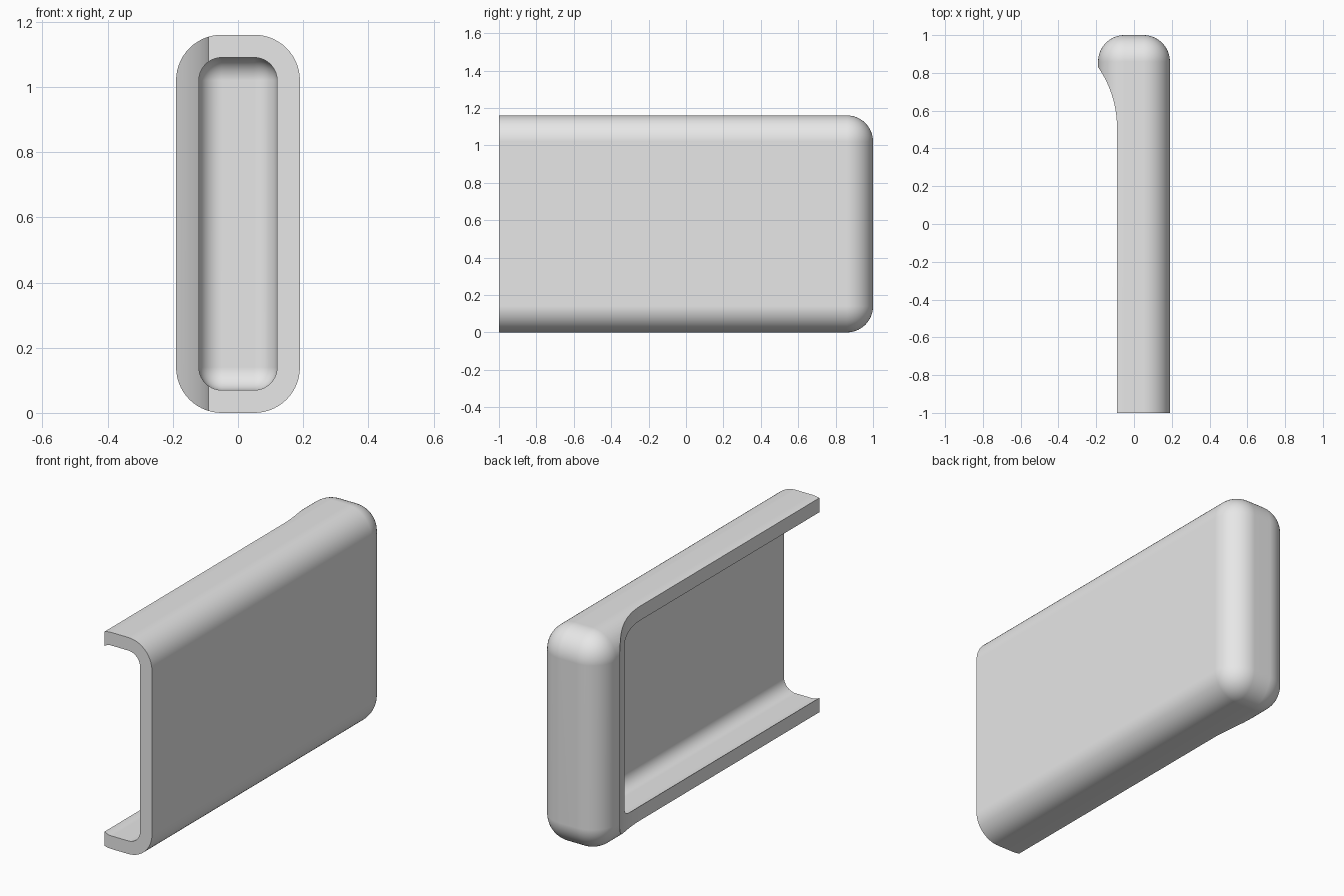
import bpy, bmesh, math

default = bpy.data.objects.get("Cube")
if default:
    bpy.data.objects.remove(default, do_unlink=True)

grey = bpy.data.materials.new("light_grey")
grey.use_nodes = True
colour = (0.8, 0.8, 0.8, 1)
grey.diffuse_color = colour
grey.node_tree.nodes["Principled BSDF"].inputs["Base Color"].default_value = colour

HALF_W, HEIGHT, RADIUS, WALL = 0.19, 1.16, 0.14, 0.07


def add_object(name, bm):
    bmesh.ops.recalc_face_normals(bm, faces=bm.faces)
    mesh = bpy.data.meshes.new(name)
    bm.to_mesh(mesh)
    bm.free()
    mesh.materials.append(grey)
    obj = bpy.data.objects.new(name, mesh)
    bpy.context.collection.objects.link(obj)
    return obj


def rounded_box(name, inset, front):
    """Box rounded everywhere except around its flat front end."""
    bm = bmesh.new()
    bmesh.ops.create_cube(bm, size=1)
    back = 1 - inset
    for v in bm.verts:
        v.co.x *= 2 * (HALF_W - inset)
        v.co.y = back if v.co.y > 0 else front
        v.co.z = HEIGHT / 2 + v.co.z * (HEIGHT - 2 * inset)
    edges = [e for e in bm.edges if any(v.co.y > 0 for v in e.verts)]
    bmesh.ops.bevel(bm, geom=edges, offset=RADIUS - inset, segments=14,
                    profile=0.5, affect="EDGES", clamp_overlap=True)
    return add_object(name, bm)


def side_cutter():
    """Removes the open side, ending in a curved sweep at the thick end."""
    lip, start, end = -0.09, 0.51, 0.83
    depth = HALF_W + lip
    run = end - start
    r = (depth ** 2 + run ** 2) / (2 * depth)
    sweep = math.asin(run / r) * 1.03
    profile = [(-0.6, -1.2), (lip, -1.2)]
    for i in range(21):
        a = sweep * i / 20
        profile.append((lip - r + r * math.cos(a), start + r * math.sin(a)))
    profile.append((-0.6, profile[-1][1]))
    bm = bmesh.new()
    face = bm.faces.new([bm.verts.new((x, y, -0.2)) for x, y in profile])
    top = bmesh.ops.extrude_face_region(bm, geom=[face])["geom"]
    for v in top:
        if isinstance(v, bmesh.types.BMVert):
            v.co.z = HEIGHT + 0.2
    return add_object("side_cutter", bm)


# Hollow sleeve with the cavity and the open side cut away
sleeve = rounded_box("sleeve", 0, -1)
bpy.context.view_layer.objects.active = sleeve
sleeve.select_set(True)
for cutter in (rounded_box("cavity_cutter", WALL, -1.2), side_cutter()):
    cutter.hide_render = True
    mod = sleeve.modifiers.new("cut", "BOOLEAN")
    mod.operation = "DIFFERENCE"
    mod.solver = "EXACT"
    mod.object = cutter
    bpy.ops.object.modifier_apply(modifier=mod.name)
    bpy.data.objects.remove(cutter, do_unlink=True)

# Smooth rounds with clean flat sides
bpy.ops.object.shade_smooth_by_angle(angle=math.radians(25))
normals = sleeve.modifiers.new("flat_sides", "WEIGHTED_NORMAL")
normals.keep_sharp = True
